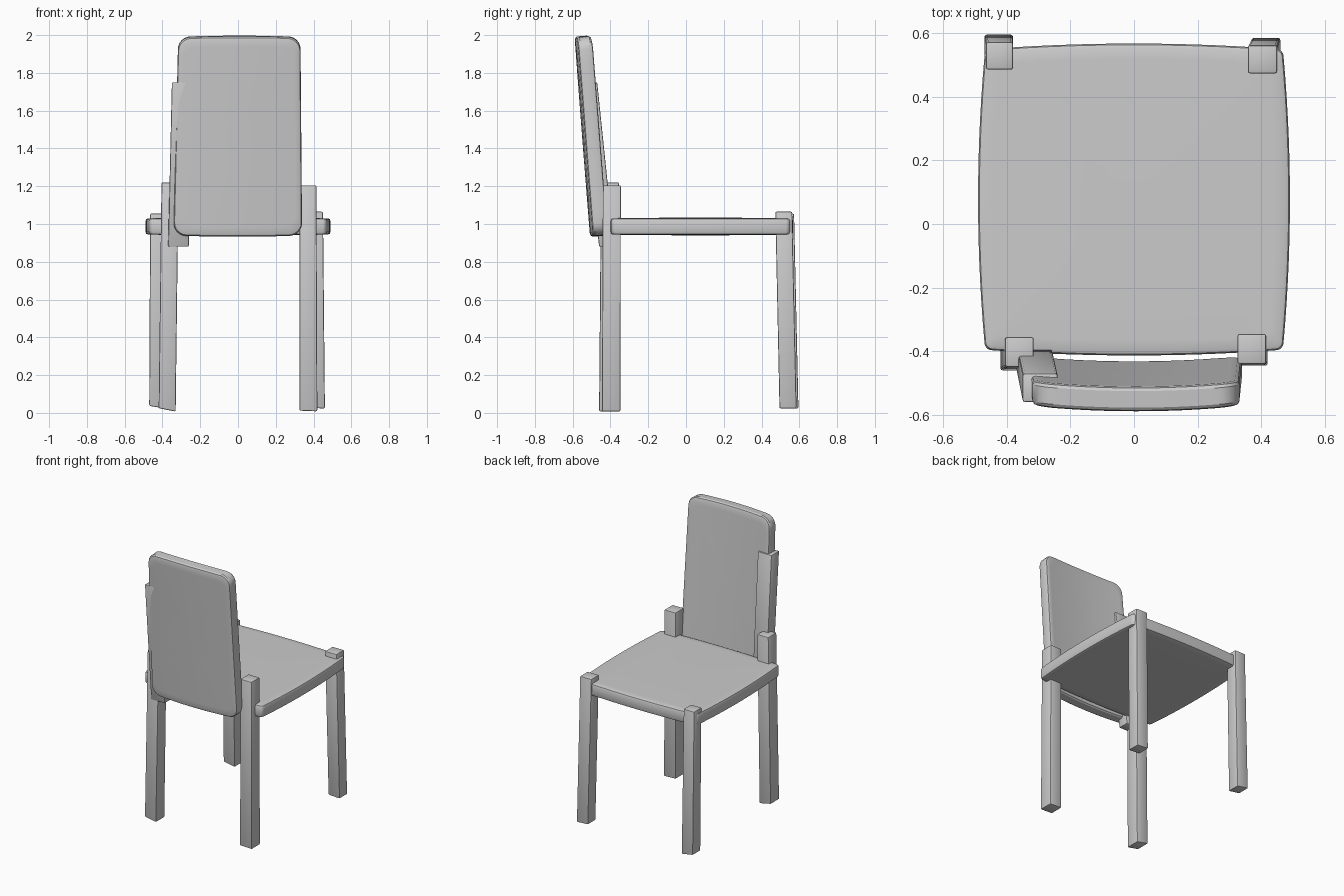
import bpy, bmesh
from math import sin, cos, pi, radians

if "Cube" in bpy.data.objects:
    bpy.data.objects.remove(bpy.data.objects["Cube"])


def finish(name, bm, bevel=0.0):
    bmesh.ops.recalc_face_normals(bm, faces=bm.faces)
    if bevel:
        bmesh.ops.bevel(bm, geom=bm.edges[:], offset=bevel, segments=2,
                        profile=0.5, affect='EDGES')
    mesh = bpy.data.meshes.new(name)
    bm.to_mesh(mesh)
    bm.free()
    ob = bpy.data.objects.new(name, mesh)
    bpy.context.collection.objects.link(ob)
    bpy.ops.object.select_all(action='DESELECT')
    ob.select_set(True)
    bpy.context.view_layer.objects.active = ob
    bpy.ops.object.shade_smooth_by_angle(angle=radians(30))
    return ob


def post(name, bottom, top, z0, z1, tilt=0.0):
    """Tapered square bar; bottom and top are (x0, x1, y0, y1)."""
    bm = bmesh.new()
    rings = []
    for (x0, x1, y0, y1), z, dz in ((bottom, z0, tilt), (top, z1, 0)):
        rings.append([bm.verts.new(p) for p in
                      ((x0, y0, z), (x1, y0, z - dz), (x1, y1, z - dz), (x0, y1, z))])
    lo, hi = rings
    bm.faces.new(lo)
    bm.faces.new(hi)
    for i in range(4):
        j = (i + 1) % 4
        bm.faces.new((lo[i], lo[j], hi[j], hi[i]))
    return finish(name, bm, 0.007)


def rounded_outline(a, b, r, arc=6, seg=14):
    """Rounded rectangle of half sizes a, b with subdivided straight sides."""
    corners = []
    for k, (sx, sy) in enumerate(((1, 1), (-1, 1), (-1, -1), (1, -1))):
        corners.append([(sx * (a - r) + r * cos((k + i / arc) * pi / 2),
                         sy * (b - r) + r * sin((k + i / arc) * pi / 2))
                        for i in range(arc + 1)])
    pts = []
    for k in range(4):
        pts += corners[k]
        (x0, y0), (x1, y1) = corners[k][-1], corners[(k + 1) % 4][0]
        pts += [(x0 + (x1 - x0) * i / seg, y0 + (y1 - y0) * i / seg)
                for i in range(1, seg)]
    return pts


def pad(name, a, b, r, t, edge, crown, warp):
    """Rounded slab of half thickness t, softened edge, bent by warp(u, v, w)."""
    bm = bmesh.new()
    outline = rounded_outline(a, b, r)
    half = [(0.3, t + crown * 0.9), (0.65, t + crown * 0.6), (0.9, t + crown * 0.15),
            (1 - edge / a, t), (1 - 0.3 * edge / a, t - 0.3 * edge), (1, t - edge)]
    rings = [[bm.verts.new(warp(u * s, v * s, w)) for u, v in outline]
             for s, w in half + [(s, -w) for s, w in reversed(half)]]
    n = len(outline)
    for p, q in zip(rings, rings[1:]):
        for i in range(n):
            bm.faces.new((p[i], p[(i + 1) % n], q[(i + 1) % n], q[i]))
    for ring, w in ((rings[0], t + crown), (rings[-1], -t - crown)):
        c = bm.verts.new(warp(0, 0, w))
        for i in range(n):
            bm.faces.new((ring[i], ring[(i + 1) % n], c))
    return finish(name, bm)


# Seat with bowed sides
def seat_warp(u, v, w):
    bow = 0.018 * (1 - (u / 0.49) ** 2) * (v / 0.47)
    return (u * (1 - 0.045 * (v / 0.47) ** 2), 0.077 + v + bow, 0.987 + w)


pad("seat", 0.49, 0.472, 0.02, 0.043, 0.014, 0.004, seat_warp)


# Backrest, leaning outward, narrower at the top, gently curved across
def back_warp(u, v, w):
    k = v / 0.53
    return (0.003 + 0.004 * k + u * (1 - 0.025 * k),
            -0.51 - 0.041 * k + 0.016 * (u / 0.33) ** 2 + w,
            1.465 + v + 0.08 * w - 0.006 * (u / 0.33) ** 2 * k)


pad("backrest", 0.332, 0.53, 0.065, 0.039, 0.013, 0.001, back_warp)

# Single support strip behind the backrest
post("back_support", (-0.37, -0.26, -0.46, -0.38), (-0.35, -0.24, -0.56, -0.47), 0.88, 1.75)

# Legs under the backrest
post("back_leg_left", (-0.42, -0.33, -0.46, -0.36), (-0.405, -0.315, -0.45, -0.355), 0.025, 1.22, 0.018)
post("back_leg_right", (0.325, 0.42, -0.445, -0.347), (0.325, 0.415, -0.44, -0.345), 0.012, 1.205, 0.004)

# Legs at the open side of the seat
post("front_leg_left", (-0.47, -0.38, 0.505, 0.595), (-0.465, -0.38, 0.485, 0.572), 0.037, 1.055, 0.015)
post("front_leg_right", (0.37, 0.46, 0.495, 0.585), (0.358, 0.45, 0.473, 0.562), 0.028, 1.065, 0.005)
